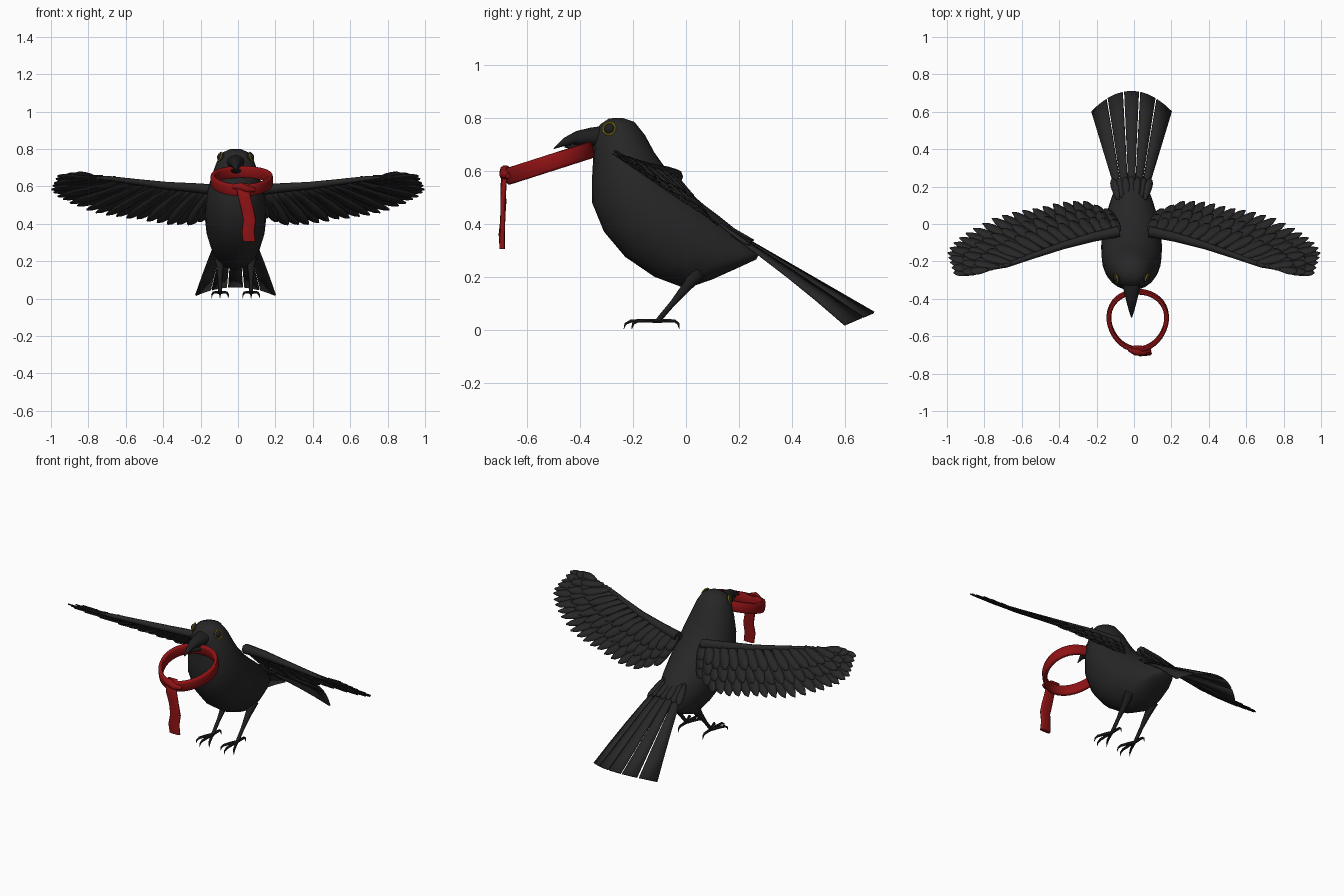
import bpy, bmesh
from math import sin, cos, pi, copysign
from mathutils import Vector

cube = bpy.data.objects.get("Cube")
if cube:
    bpy.data.objects.remove(cube, do_unlink=True)

CX = -0.013  # centre line of the bird


def material(name, rgb):
    m = bpy.data.materials.new(name)
    m.use_nodes = True
    m.diffuse_color = (*rgb, 1)
    bsdf = m.node_tree.nodes["Principled BSDF"]
    bsdf.inputs["Base Color"].default_value = (*rgb, 1)
    bsdf.inputs["Roughness"].default_value = 0.8
    return m


BLACK = material("plumage black", (0.02, 0.02, 0.02))
DARK = material("beak and leg black", (0.013, 0.013, 0.013))
RED = material("scarf red", (0.27, 0.006, 0.007))
YELLOW = material("eye ring yellow", (0.5, 0.36, 0.01))


def finish(name, bm, mat, angle=0.9):
    bmesh.ops.recalc_face_normals(bm, faces=bm.faces)
    me = bpy.data.meshes.new(name)
    bm.to_mesh(me)
    bm.free()
    me.materials.append(mat)
    ob = bpy.data.objects.new(name, me)
    bpy.context.collection.objects.link(ob)
    bpy.ops.object.select_all(action="DESELECT")
    ob.select_set(True)
    bpy.context.view_layer.objects.active = ob
    bpy.ops.object.shade_smooth_by_angle(angle=angle)
    return ob


def loft(bm, rings, loop=False):
    """Skin a list of point rings, capped unless the path is a loop."""
    rows = [[bm.verts.new(p) for p in r] for r in rings]
    pairs = list(zip(rows, rows[1:])) + ([(rows[-1], rows[0])] if loop else [])
    n = len(rows[0])
    for a, b in pairs:
        for i in range(n):
            j = (i + 1) % n
            bm.faces.new((a[i], a[j], b[j], b[i]))
    if not loop:
        bm.faces.new(rows[0])
        bm.faces.new(rows[-1])


def tube(bm, pts, radii, sides=8):
    pts = [Vector(p) for p in pts]
    rings = []
    for i, p in enumerate(pts):
        t = (pts[min(i + 1, len(pts) - 1)] - pts[max(i - 1, 0)]).normalized()
        u = t.cross(Vector((0, 0, 1)) if abs(t.z) < 0.9 else Vector((1, 0, 0))).normalized()
        v = t.cross(u)
        rings.append([p + radii[i] * (u * cos(a) + v * sin(a))
                      for a in (2 * pi * k / sides for k in range(sides))])
    loft(bm, rings)


def along(pts, t):
    """Point at fraction t of a list of points."""
    f = t * (len(pts) - 1)
    i = min(int(f), len(pts) - 2)
    return Vector(pts[i]).lerp(Vector(pts[i + 1]), f - i)


def section(front, back, half, n=24):
    """Oval ring spanning a chord from front to back in the side plane."""
    f, b = Vector((CX, *front)), Vector((CX, *back))
    mid, arm = (f + b) / 2, (f - b) / 2
    return [mid + arm * cos(a) + Vector((half * sin(a), 0, 0))
            for a in (2 * pi * k / n for k in range(n))]


# Body and head
bm = bmesh.new()
loft(bm, [section(*s) for s in (
    ((-.29, .798), (-.24, .8), .03), ((-.325, .775), (-.195, .785), .072),
    ((-.345, .73), (-.155, .735), .1), ((-.35, .66), (-.12, .67), .125),
    ((-.355, .57), (-.07, .6), .148), ((-.355, .48), (0, .53), .16),
    ((-.31, .37), (.07, .47), .163), ((-.23, .275), (.13, .425), .155),
    ((-.12, .2), (.18, .385), .135), ((0, .155), (.22, .355), .112),
    ((.1, .19), (.25, .32), .09), ((.2, .235), (.265, .3), .065),
    ((.265, .265), (.275, .285), .03))])
finish("body", bm, BLACK)

# Beak, upper and lower halves
for name, secs in {
    "upper_beak": (((-.32, .69), (-.31, .77), .05), ((-.37, .695), (-.36, .763), .04),
                   ((-.42, .7), (-.415, .75), .027), ((-.465, .692), (-.46, .725), .015),
                   ((-.5, .682), (-.498, .688), .003)),
    "lower_beak": (((-.32, .65), (-.31, .7), .042), ((-.37, .668), (-.36, .697), .032),
                   ((-.42, .68), (-.415, .7), .018), ((-.46, .688), (-.458, .694), .004)),
}.items():
    bm = bmesh.new()
    loft(bm, [section(*s, n=12) for s in secs])
    finish(name, bm, DARK)

# Eyes: dark ball with a thin yellow ring
for side, tag in ((1, "left"), (-1, "right")):
    out = Vector((side, -.3, .35)).normalized()
    pos = Vector((CX + side * .077, -.288, .757))
    bpy.ops.mesh.primitive_uv_sphere_add(segments=16, ring_count=10, radius=.022, location=pos)
    eye = bpy.context.object
    eye.name = tag + "_eye"
    eye.data.materials.append(DARK)
    bpy.ops.object.shade_smooth()
    bpy.ops.mesh.primitive_torus_add(major_radius=.024, minor_radius=.0035, major_segments=24,
                                     minor_segments=6, location=pos + out * .008,
                                     rotation=out.to_track_quat("Z", "Y").to_euler())
    ring = bpy.context.object
    ring.name = tag + "_eye_ring"
    ring.data.materials.append(YELLOW)

# Legs and feet
for side, tag in ((1, "left"), (-1, "right")):
    x = CX + side * .083
    bm = bmesh.new()
    tube(bm, [(x, .05, .22), (x, .005, .165), (x, -.05, .1), (x, -.105, .035)],
         [.03, .019, .011, .01])
    for spread, reach in ((-.045, -.1), (0, -.13), (.045, -.1), (0, .08)):
        path = [(x + spread * t, -.105 + reach * t, z) for t, z in
                ((0, .033), (.4, .034), (.8, .032), (.95, .022), (1, .002))]
        tube(bm, path, [.009, .008, .007, .005, .001], 6)
    finish(tag + "_leg", bm, DARK)


def feather(bm, base, tip, width, height, lift, side, blunt=False):
    """Leaf shaped blade in plan, draped on a height function."""
    base, tip = Vector(base), Vector(tip)
    d = (tip - base).normalized()
    across = Vector((-d.y, d.x))
    rows = []
    for s, w in ((0, .4), (.3, .8), (.6, 1), (.8, .9), (.92, .6), (1, .08)):
        if blunt:
            w = .25 + .75 * s
        row = []
        for k in (-1, 0, 1):
            p = base.lerp(tip, s) + across * width * w * k
            z = height(p) + lift - (.004 if k else 0)
            row.append(bm.verts.new((p.x * side, p.y, z)))
        rows.append(row)
    for a, b in zip(rows, rows[1:]):
        for k in (0, 1):
            bm.faces.new((a[k], a[k + 1], b[k + 1], b[k]))


def thicken(ob, t):
    mod = ob.modifiers.new("thickness", "SOLIDIFY")
    mod.thickness = t
    mod.offset = 0


# Wings: arm along the leading edge with overlapping feather rows
ARM = [(.08, -.04), (.22, -.07), (.38, -.115), (.54, -.17), (.68, -.22), (.78, -.243)]
TIPS = [(.16, .08), (.28, .125), (.4, .115), (.52, .085), (.64, .065), (.76, .03),
        (.87, -.03), (.95, -.085), (1, -.145), (.985, -.2), (.965, -.262)]


def wing_height(p):
    inner = max(0, 1 - p.x / .75)
    return .48 - .68 * p.y + .085 * inner * max(0, min(1, (.1 - p.y) / .16))


for side, tag in ((1, "left"), (-1, "right")):
    bm = bmesh.new()
    for count, reach, width, lift in ((23, 1, .03, 0), (20, .74, .03, .008), (18, .5, .028, .015)):
        for i in range(count):
            t = i / (count - 1)
            base = along(ARM, t)
            tip = base.lerp(along(TIPS, t), reach)
            feather(bm, base, tip, width * (1 - .25 * t), wing_height, lift + .003 * (i % 2), side)
    thicken(finish(tag + "_wing_feathers", bm, BLACK), .004)
    bm = bmesh.new()
    tube(bm, [(p[0] * side, p[1], wing_height(Vector(p)) + .004) for p in ARM],
         [.03, .025, .02, .016, .013, .006])
    finish(tag + "_wing_arm", bm, BLACK)


# Tail fan with narrow gaps between the blades
def tail_height(p):
    return .37 - .577 * (p.y - .18) - 2.4 * (p.x - CX) ** 2


bm = bmesh.new()
for i in range(-2, 3):
    w0, w1 = .034, .087
    c0, c1 = CX + i * w0, CX + i * w1
    rows = []
    for s in (0, .25, .5, .75, 1):
        row = []
        for k in (-1, 0, 1):
            end = .71 - .0026 * (i + k * .45) ** 2 * 7
            half = .48 * w0 + (.455 * w1 - .48 * w0) * s
            p = Vector((c0 + (c1 - c0) * s + k * half, .17 + (end - .17) * s))
            row.append(bm.verts.new((p.x, p.y, tail_height(p))))
        rows.append(row)
    for a, b in zip(rows, rows[1:]):
        for k in (0, 1):
            bm.faces.new((a[k], a[k + 1], b[k + 1], b[k]))
thicken(finish("tail_feathers", bm, BLACK), .008)

# Short feathers covering the tail root
bm = bmesh.new()
for i in range(-3, 4):
    feather(bm, (CX + i * .024, .13), (CX + i * .034, .255 - .004 * abs(i)), .02,
            tail_height, .012 + .002 * (i % 2), 1)
thicken(finish("tail_coverts", bm, BLACK), .004)


# Scarf: tilted loop held in the beak, with a hanging end
def band(bm, path, wide, deep, loop=False):
    """Rounded ribbon; path items are (centre, wide direction, deep direction)."""
    def soft(v):
        return copysign(abs(v) ** .6, v)
    loft(bm, [[c + u * wide * soft(cos(a)) + v * deep * soft(sin(a))
               for a in (2 * pi * k / 12 for k in range(12))] for c, u, v in path], loop)


bm = bmesh.new()
path = []
for k in range(40):
    a = 2 * pi * k / 40
    r = .154 + .004 * sin(3 * a)
    out = Vector((cos(a), sin(a), .32 * sin(a)))
    path.append((Vector((.02, -.512, .63)) + out * r, Vector((0, -.2, 1)).normalized(),
                 out.normalized()))
band(bm, path, .032, .013, True)
finish("scarf_loop", bm, RED)

bm = bmesh.new()
X, Y = Vector((1, 0, 0)), Vector((0, 1, 0))
band(bm, [(Vector(p), (X + Y * twist).normalized(), (Y - X * twist).normalized()) for p, twist in (
    ((.02, -.66, .615), 0), ((.025, -.684, .595), .1), ((.035, -.69, .54), .1),
    ((.05, -.69, .48), -.1), ((.062, -.692, .42), 0), ((.054, -.696, .36), .12),
    ((.06, -.694, .305), 0))], .034, .01)
finish("scarf_hanging_end", bm, RED)

bm = bmesh.new()
tube(bm, [(-.03, -.668, .6), (.01, -.682, .6), (.05, -.685, .585), (.09, -.672, .58)],
     [.012, .022, .02, .01], 10)
finish("scarf_knot", bm, RED)
